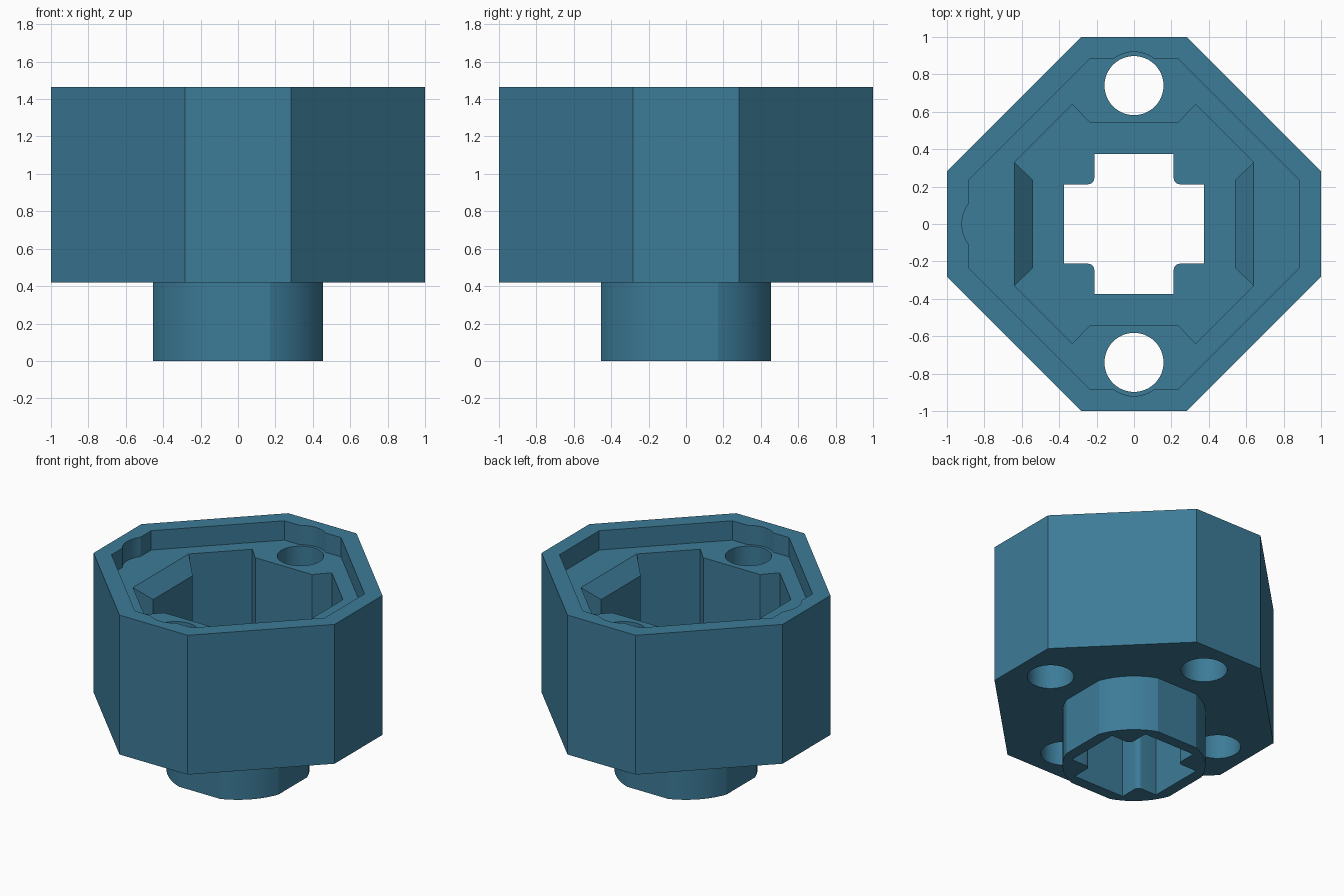
import bpy, bmesh, math

if "Cube" in bpy.data.objects:
    bpy.data.objects.remove(bpy.data.objects["Cube"])

FLOOR = 1.32      # floor of the shallow rim recess
BASE = 0.42       # underside of the main body
TOP = 1.465

mat = bpy.data.materials.new("steel blue")
mat.diffuse_color = (0.046, 0.200, 0.315, 1)
mat.use_nodes = True
mat.node_tree.nodes["Principled BSDF"].inputs["Base Color"].default_value = mat.diffuse_color


def prism(name, pts, z0, z1):
    """Extrude a plan outline between two heights."""
    bm = bmesh.new()
    face = bm.faces.new([bm.verts.new((x, y, z0)) for x, y in pts])
    res = bmesh.ops.extrude_face_region(bm, geom=[face])
    for v in res["geom"]:
        if isinstance(v, bmesh.types.BMVert):
            v.co.z = z1
    bmesh.ops.recalc_face_normals(bm, faces=bm.faces[:])
    me = bpy.data.meshes.new(name)
    bm.to_mesh(me)
    bm.free()
    me.materials.append(mat)
    ob = bpy.data.objects.new(name, me)
    bpy.context.collection.objects.link(ob)
    return ob


def four_way(quarter):
    """Repeat an outline section drawn around +x on all four sides."""
    out = []
    for k in range(4):
        c, s = ((1, 0), (0, 1), (-1, 0), (0, -1))[k]
        out += [(c * x - s * y, s * x + c * y) for x, y in quarter]
    return out


def arc(cx, cy, r, a0, a1, n):
    return [(cx + r * math.cos(a0 + (a1 - a0) * i / n),
             cy + r * math.sin(a0 + (a1 - a0) * i / n)) for i in range(n + 1)]


def circle(cx, cy, r, n=48):
    return arc(cx, cy, r, 0, 2 * math.pi, n)[:-1]


def combine(target, tool, operation):
    mod = target.modifiers.new(tool.name, "BOOLEAN")
    mod.object, mod.operation, mod.solver = tool, operation, "EXACT"
    tool.hide_render = True
    bpy.context.view_layer.objects.active = target
    bpy.ops.object.modifier_apply(modifier=mod.name)
    bpy.data.objects.remove(tool)


# Main eight-sided body
housing = prism("housing", four_way([(1, -0.283), (1, 0.283)]), BASE, TOP)

# Lower tube: round with four flats
flat, half = 0.455, 0.17
a = math.atan2(half, flat)
tube = four_way(arc(0, 0, math.hypot(flat, half), a, math.pi / 2 - a, 12))
combine(housing, prism("lower_tube", tube, 0, BASE + 0.05), "UNION")

# Shallow rim recess, with round bulges on every side but +x
recess = []
bore, r, wall = 0.74, 0.18, 0.885
b = math.acos((wall - bore) / r)
for k in range(4):
    side = [(wall, -0.235)]
    if k:
        side += arc(bore, 0, r, -b, b, 12)
    side += [(wall, 0.235)]
    recess += four_way(side)[k * len(side):(k + 1) * len(side)]
combine(housing, prism("rim_recess", recess, FLOOR, 1.7), "DIFFERENCE")

# Deep pocket with four inward blocks
pocket = four_way([(0.64, -0.33), (0.54, -0.235), (0.54, 0.235), (0.64, 0.33)])
combine(housing, prism("pocket", pocket, 0.56, 1.4), "DIFFERENCE")

# Sloped tops on the two side blocks
for s in (-1, 1):
    ramp = prism("block_ramp", [(0.64, 1.32), (0.50, 1.18), (0.50, 1.40), (0.64, 1.40)], -0.33, 0.33)
    for v in ramp.data.vertices:
        x, z, y = v.co
        v.co = (s * x, y, z)
    bm = bmesh.new()
    bm.from_mesh(ramp.data)
    bmesh.ops.recalc_face_normals(bm, faces=bm.faces[:])
    bm.to_mesh(ramp.data)
    bm.free()
    combine(housing, ramp, "DIFFERENCE")

# Cross-shaped opening with rounded inner corners
w, f = 0.212, 0.035
cross = four_way([(0.373, -w), (0.373, w)] +
                 arc(w + f, w + f, f, -math.pi / 2, -math.pi, 6))
combine(housing, prism("cross_opening", cross, -0.1, 0.8), "DIFFERENCE")

# Bolt holes: through on front and back, blind on the sides
for x, y, top in ((0, bore, 1.6), (0, -bore, 1.6), (bore, 0, 1.1), (-bore, 0, 1.1)):
    combine(housing, prism("bolt_hole", circle(x, y, 0.158), 0.2, top), "DIFFERENCE")

# Smooth curved walls, keep hard edges
bpy.ops.object.select_all(action="DESELECT")
housing.select_set(True)
bpy.context.view_layer.objects.active = housing
bpy.ops.object.shade_smooth_by_angle(angle=math.radians(20))
